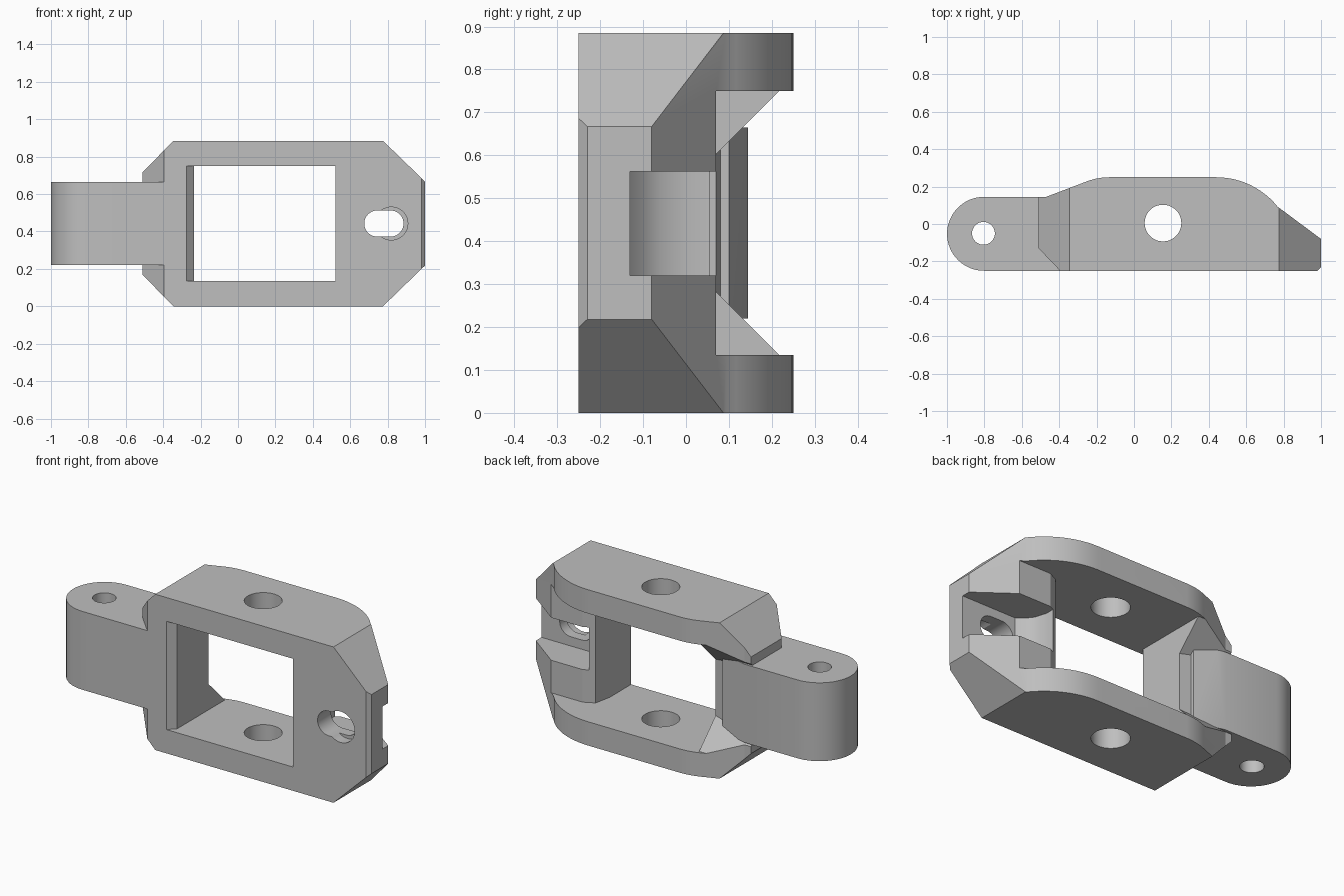
import bpy, bmesh, math
from mathutils import Vector

cube = bpy.data.objects.get("Cube")
if cube:
    bpy.data.objects.remove(cube)

MID = 0.4425  # mirror height of the whole bracket

grey = bpy.data.materials.new("plain_grey")
grey.use_nodes = True
colour = (0.52, 0.52, 0.52, 1)
grey.diffuse_color = colour
grey.node_tree.nodes["Principled BSDF"].inputs["Base Color"].default_value = colour


def make(name, bm):
    bmesh.ops.recalc_face_normals(bm, faces=bm.faces)
    mesh = bpy.data.meshes.new(name)
    bm.to_mesh(mesh)
    bm.free()
    mesh.materials.append(grey)
    ob = bpy.data.objects.new(name, mesh)
    bpy.context.collection.objects.link(ob)
    return ob


def prism(name, pts, lo, hi, axis="z"):
    """Extrude a plan (x, y) along z, or an elevation (x, z) along y."""
    bm = bmesh.new()
    place = (lambda a, b: (a, b, lo)) if axis == "z" else (lambda a, b: (a, lo, b))
    face = bm.faces.new([bm.verts.new(place(*p)) for p in pts])
    new = bmesh.ops.extrude_face_region(bm, geom=[face])["geom"]
    step = Vector((0, 0, hi - lo)) if axis == "z" else Vector((0, hi - lo, 0))
    bmesh.ops.translate(bm, vec=step, verts=[v for v in new if isinstance(v, bmesh.types.BMVert)])
    return make(name, bm)


def arc(cx, cy, r, start, end, n=12):
    angles = [math.radians(start + (end - start) * i / n) for i in range(n + 1)]
    return [(cx + r * math.cos(a), cy + r * math.sin(a)) for a in angles]


def circle(cx, cy, r, n=48):
    return arc(cx, cy, r, 0, 360, n)[:-1]


def combine(target, tool, operation):
    tool.hide_render = True
    mod = target.modifiers.new("cut", "BOOLEAN")
    mod.operation, mod.solver, mod.object = operation, "EXACT", tool
    bpy.context.view_layer.objects.active = target
    bpy.ops.object.modifier_apply(modifier=mod.name)
    bpy.data.objects.remove(tool)


# Body: plan outline trimmed by the octagonal front outline
plan = [(-0.395, -0.25), (0.98, -0.25), (1, -0.23), (1, -0.08)]
plan += arc(0.44, -0.17, 0.42, 38.7, 90)
plan += arc(-0.13, -0.1, 0.35, 90, 112.5)
plan += [(-0.47, 0.145), (-0.51, 0.145), (-0.51, -0.13)]
body = prism("bracket_body", plan, 0, 0.885)
octagon = [(-0.345, 0), (0.775, 0), (1.002, 0.22), (1.002, 0.665), (0.775, 0.885),
           (-0.345, 0.885), (-0.512, 0.715), (-0.512, 0.17)]
combine(body, prism("outline", octagon, -0.4, 0.4, "y"), "INTERSECT")

# Window, open at the back behind the slide block
window = [(-0.285, -0.26), (0.52, -0.26), (0.52, -0.06), (0.54, 0.04), (0.6, 0.07),
          (1.2, 0.07), (1.2, 0.4), (-0.235, 0.4), (-0.235, -0.21)]
combine(body, prism("window_cut", window, 0.135, 0.75), "DIFFERENCE")

# Slanted back of the arm block, flared at top and bottom into gussets
bm = bmesh.new()
for x, y in [(-0.235, 0.07), (-0.1, 0.07), (-0.5, 0.145), (-0.7, 0.145),
             (-0.7, 0.2175), (-0.1, 0.2175), (-0.7, 0.4), (-0.1, 0.4)]:
    half = min(0.3075, 0.09 + y)
    for side in (-1, 1):
        bm.verts.new((x, y, MID + side * half))
hull = bmesh.ops.convex_hull(bm, input=bm.verts)
bmesh.ops.delete(bm, geom=[v for v in bm.verts if not v.link_faces], context="VERTS")
bmesh.ops.dissolve_limit(bm, angle_limit=0.01, verts=bm.verts, edges=bm.edges)
combine(body, make("gusset_cut", bm), "DIFFERENCE")

# Hinge arm
arm = [(-0.3, -0.25), (-0.3, 0.1), (-0.47, 0.145)]
arm += arc(-0.802, -0.0525, 0.1975, 90, 270, 32)
combine(body, prism("arm", arm, 0.22, 0.665), "UNION")

# Slot through the outer block, open to the end and the back
slot = [(0.66, -0.13), (1.2, -0.13), (1.2, 0.3), (0.57, 0.3), (0.57, 0.005),
        (0.59, -0.06), (0.62, -0.1)]
combine(body, prism("slot_cut", slot, 0.32, 0.562), "DIFFERENCE")

# Vertical pin holes
combine(body, prism("pin_hole", circle(0.155, 0.005, 0.098), -0.1, 1), "DIFFERENCE")
combine(body, prism("arm_hole", circle(-0.805, -0.05, 0.061), -0.1, 1), "DIFFERENCE")

# Oblong screw hole with a round counterbore
oblong = arc(0.815, MID, 0.07, -90, 90, 20) + arc(0.745, MID, 0.07, 90, 270, 20)
combine(body, prism("oblong_hole", oblong, -0.4, 0, "y"), "DIFFERENCE")
combine(body, prism("counterbore", circle(0.82, MID, 0.088), -0.4, -0.19, "y"), "DIFFERENCE")

bpy.ops.object.select_all(action="DESELECT")
body.select_set(True)
bpy.context.view_layer.objects.active = body
bpy.ops.object.shade_smooth_by_angle(angle=math.radians(20))
